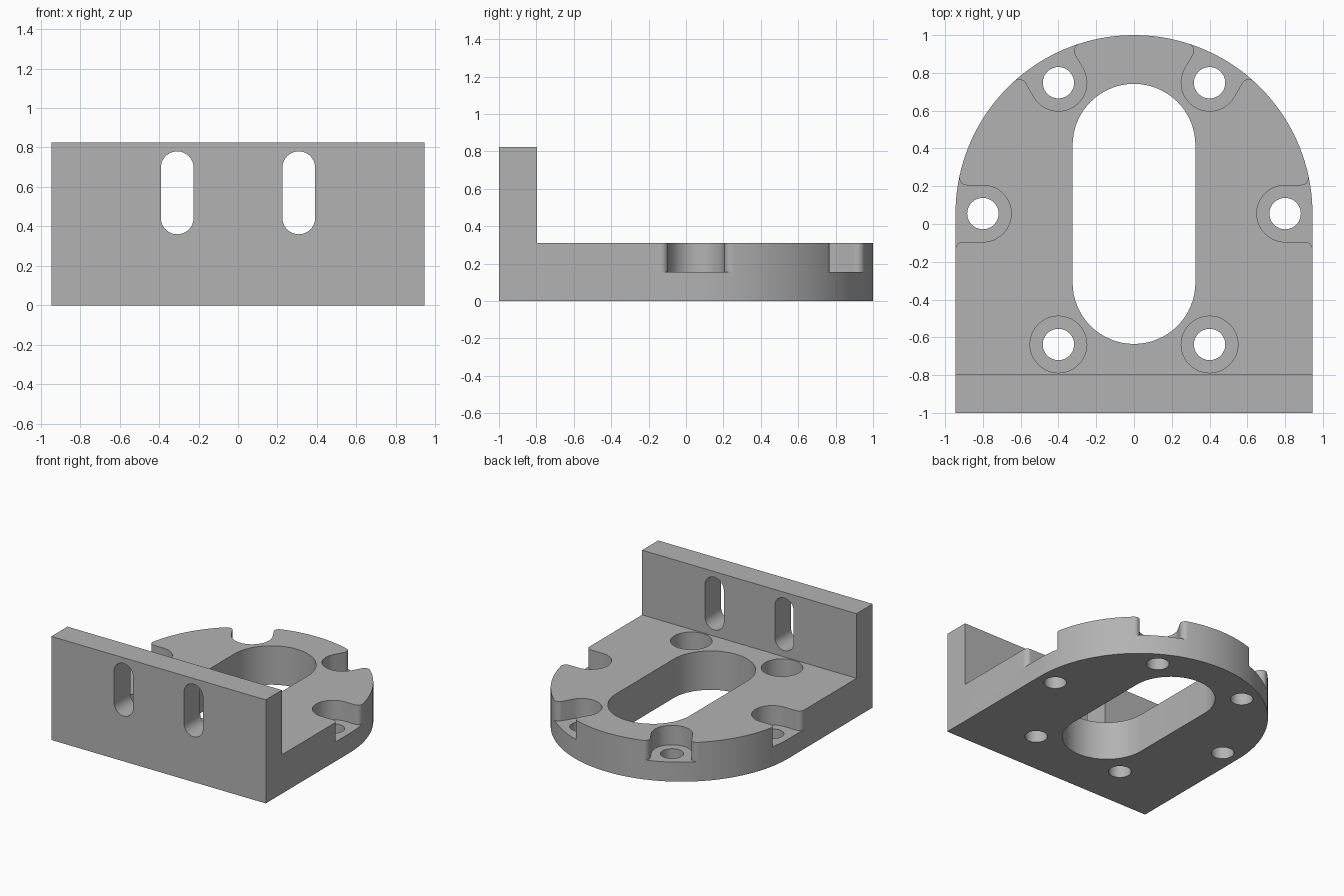
import bpy, bmesh
from math import sin, cos, pi, sqrt, atan2, radians

R = 0.945            # half width and rounded end radius
CY = 0.055           # centre of the rounded end and bolt circle
BOLT_R = 0.8
HOLE_R, BORE_R, LIP_R = 0.083, 0.15, 0.04
PLATE_H, FLOOR_H, WALL_H = 0.31, 0.155, 0.825

cube = bpy.data.objects.get("Cube")
if cube:
    bpy.data.objects.remove(cube, do_unlink=True)

grey = bpy.data.materials.new("machined_grey")
grey.use_nodes = True
grey.diffuse_color = (0.45, 0.45, 0.45, 1)
grey.node_tree.nodes["Principled BSDF"].inputs["Base Color"].default_value = grey.diffuse_color


def arc(cx, cy, r, a0, a1, n):
    return [(cx + r * cos(a0 + (a1 - a0) * i / n), cy + r * sin(a0 + (a1 - a0) * i / n))
            for i in range(n + 1)]


def circle(cx, cy, r, n=48):
    return arc(cx, cy, r, 0, 2 * pi, n)[:-1]


def slot(cx, lo, hi, r, n=32):
    return arc(cx, hi - r, r, 0, pi, n) + arc(cx, lo + r, r, pi, 2 * pi, n)


def prism(name, points, axis, lo, hi):
    """Extrude a 2D outline along one axis."""
    bm = bmesh.new()
    place = {"X": lambda a, b, d: (d, a, b),
             "Y": lambda a, b, d: (a, d, b),
             "Z": lambda a, b, d: (a, b, d)}[axis]
    face = bm.faces.new([bm.verts.new(place(a, b, lo)) for a, b in points])
    top = bmesh.ops.extrude_face_region(bm, geom=[face])
    for v in top["geom"]:
        if isinstance(v, bmesh.types.BMVert):
            v.co["XYZ".index(axis)] = hi
    bmesh.ops.recalc_face_normals(bm, faces=bm.faces)
    mesh = bpy.data.meshes.new(name)
    bm.to_mesh(mesh)
    bm.free()
    mesh.materials.append(grey)
    obj = bpy.data.objects.new(name, mesh)
    bpy.context.collection.objects.link(obj)
    return obj


def combine(target, tool, operation="DIFFERENCE"):
    """Apply a boolean and discard the tool."""
    tool.hide_render = True
    mod = target.modifiers.new("cut", "BOOLEAN")
    mod.operation, mod.solver, mod.object = operation, "EXACT", tool
    bpy.context.view_layer.objects.active = target
    bpy.ops.object.modifier_apply(modifier=mod.name)
    bpy.data.objects.remove(tool, do_unlink=True)


def recess_side(straight):
    """Half of an open recess: from the bore to beyond the rim, with a rounded lip."""
    v = BORE_R + LIP_R
    u = R - LIP_R if straight else sqrt((R - LIP_R) ** 2 - v ** 2)
    end = 0 if straight else atan2(v, u)
    lip = arc(u, v, LIP_R, -pi / 2, end, 12)
    x, y = lip[-1]
    return lip + [(x + 0.2 * cos(end), y + 0.2 * sin(end))]


def recess(angle, mirror, straight_low):
    """Open recess outline, turned to its place on the bolt circle."""
    upper = recess_side(False)
    lower = [(u, -v) for u, v in recess_side(straight_low)]
    bore = arc(BOLT_R, 0, BORE_R, pi / 2, 3 * pi / 2, 32)
    pts = upper[::-1] + bore + lower
    c, s = cos(angle), sin(angle)
    return [(mirror * (u * c - v * s), CY + u * s + v * c) for u, v in pts]


# Body: rounded plan outline crossed with an L-shaped side profile
body = prism("mounting_bracket", [(-R, -1), (R, -1)] + arc(0, CY, R, 0, pi, 128), "Z", 0, WALL_H)
side_profile = [(-1.2, -0.2), (1.2, -0.2), (1.2, PLATE_H), (-0.797, PLATE_H),
                (-0.797, 1.2), (-1.2, 1.2)]
combine(body, prism("side_profile", side_profile, "X", -1.2, 1.2), "INTERSECT")

# Large central opening
combine(body, prism("centre_opening", slot(0, -0.635, 0.742, 0.325), "Z", -0.1, 0.5))

for side in (-1, 1):
    # Upright slots in the wall
    combine(body, prism("wall_slot", slot(side * 0.308, 0.36, 0.78, 0.083, 24), "Y", -1.1, -0.7))
    # Recesses open to the rim
    for deg in (0, 60):
        outline = recess(radians(deg), side, deg == 0)
        combine(body, prism("rim_recess", outline, "Z", FLOOR_H, 0.5))
    # Round counterbores beside the wall
    x, y = side * BOLT_R * cos(pi / 3), CY - BOLT_R * sin(pi / 3)
    combine(body, prism("counterbore", circle(x, y, BORE_R, 64), "Z", FLOOR_H, 0.5))
    # Through holes
    for deg in (-60, 0, 60):
        a = radians(deg)
        hole = circle(side * BOLT_R * cos(a), CY + BOLT_R * sin(a), HOLE_R)
        combine(body, prism("bolt_hole", hole, "Z", -0.1, 0.5))

bpy.ops.object.select_all(action="DESELECT")
body.select_set(True)
bpy.context.view_layer.objects.active = body
bpy.ops.object.shade_smooth_by_angle(angle=radians(30))
